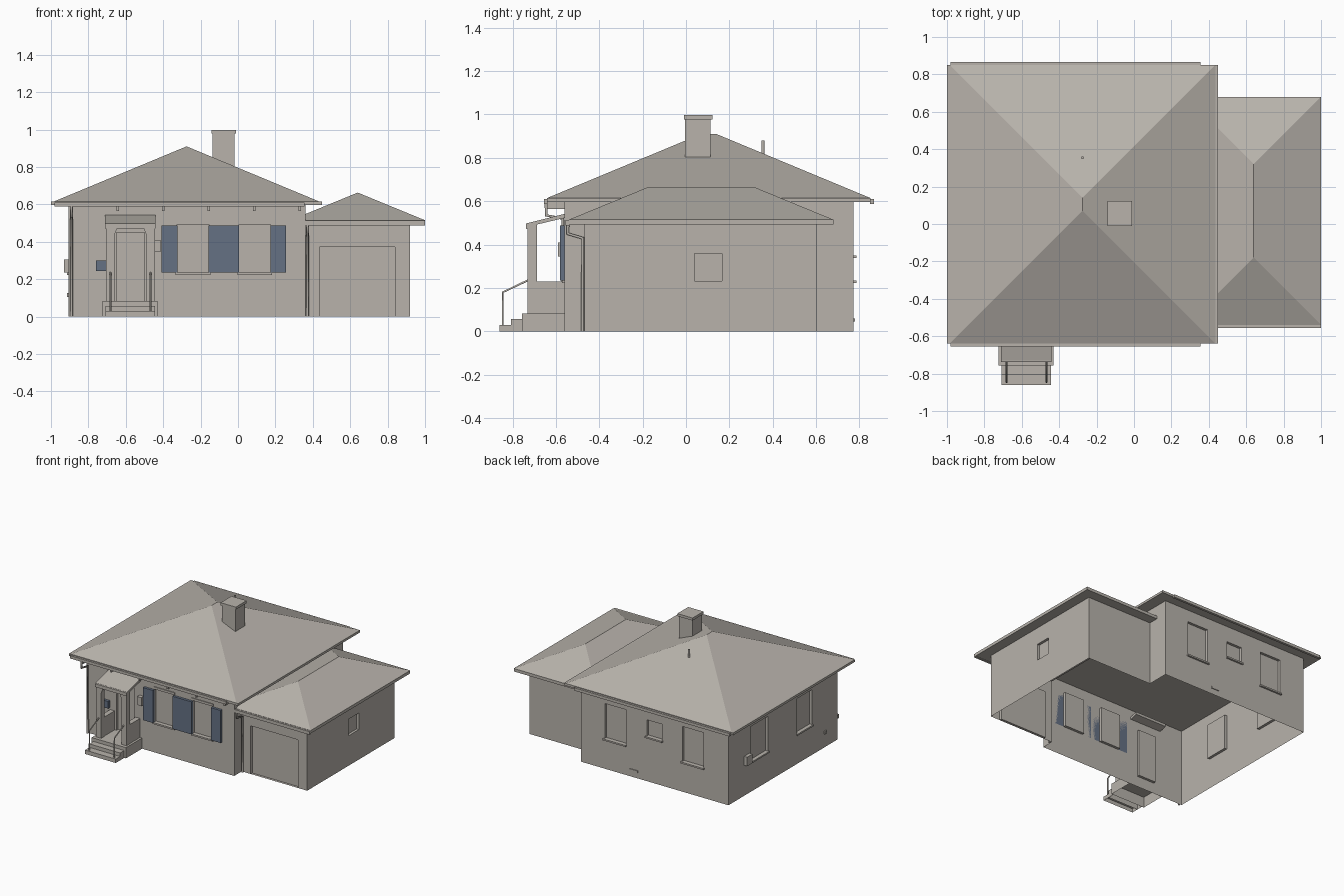
import bpy, bmesh
from mathutils import Vector

if "Cube" in bpy.data.objects:
    bpy.data.objects.remove(bpy.data.objects["Cube"])


def material(name, rgb):
    m = bpy.data.materials.new(name)
    m.use_nodes = True
    m.diffuse_color = (*rgb, 1)
    m.node_tree.nodes["Principled BSDF"].inputs["Base Color"].default_value = (*rgb, 1)
    return m


STONE = material("warm_grey", (0.48, 0.45, 0.41))
BLUE = material("slate_blue", (0.13, 0.165, 0.23))


def finish(name, bm, mat=STONE):
    mesh = bpy.data.meshes.new(name)
    bm.to_mesh(mesh)
    bm.free()
    mesh.materials.append(mat)
    obj = bpy.data.objects.new(name, mesh)
    bpy.context.collection.objects.link(obj)
    return obj


def box(name, xs, ys, zs, mat=STONE, open_bottom=False):
    bm = bmesh.new()
    bmesh.ops.create_cube(bm, size=1)
    for v in bm.verts:
        v.co = [r[0] if c < 0 else r[1] for c, r in zip(v.co, (xs, ys, zs))]
    if open_bottom:
        low = [f for f in bm.faces if f.normal.z < -0.5]
        bmesh.ops.delete(bm, geom=low, context='FACES')
    return finish(name, bm, mat)


def extrude_profile(name, points, move):
    """Closed outline pushed along a vector into a solid."""
    bm = bmesh.new()
    face = bm.faces.new([bm.verts.new(p) for p in points])
    new = bmesh.ops.extrude_face_region(bm, geom=[face], use_keep_orig=True)["geom"]
    bmesh.ops.translate(bm, vec=move, verts=[g for g in new if isinstance(g, bmesh.types.BMVert)])
    bmesh.ops.recalc_face_normals(bm, faces=bm.faces)
    return finish(name, bm)


def wall(name, start, end, bottom, top, openings=()):
    """Wall sheet, left to right from outside; openings (u0, u1, z0, z1) are recessed."""
    start, end = Vector((*start, 0)), Vector((*end, 0))
    length = (end - start).length
    along = (end - start).normalized()
    inward = Vector((-along.y, along.x, 0)) * 0.02
    us = sorted({0, length, *(u for o in openings for u in o[:2])})
    zs = sorted({bottom, top, *(z for o in openings for z in o[2:])})
    bm = bmesh.new()

    def quad(corners):
        bm.faces.new([bm.verts.new(start + along * u + Vector((0, 0, z)) + inward * d)
                      for u, z, d in corners])

    for u0, u1 in zip(us, us[1:]):
        for z0, z1 in zip(zs, zs[1:]):
            u, z = (u0 + u1) / 2, (z0 + z1) / 2
            if not any(o[0] < u < o[1] and o[2] < z < o[3] for o in openings):
                quad([(u0, z0, 0), (u1, z0, 0), (u1, z1, 0), (u0, z1, 0)])
    for u0, u1, z0, z1 in openings:
        ring = [(u0, z0), (u1, z0), (u1, z1), (u0, z1)]
        quad([(*p, 1) for p in ring])
        for p, q in zip(ring, ring[1:] + ring[:1]):
            quad([(*p, 0), (*q, 0), (*q, 1), (*p, 1)])
    bmesh.ops.remove_doubles(bm, verts=bm.verts, dist=0.0001)
    return finish(name, bm)


def hip_roof(name, xs, ys, zs, clip=None):
    """Hip with the ridge along y and 45 degree hips in plan."""
    half = (xs[1] - xs[0]) / 2
    mid = xs[0] + half
    bm = bmesh.new()
    a, b, c, d = [bm.verts.new((x, y, zs[0])) for x, y in
                  ((xs[0], ys[0]), (xs[1], ys[0]), (xs[1], ys[1]), (xs[0], ys[1]))]
    r, s = [bm.verts.new((mid, y, zs[1])) for y in (ys[0] + half, ys[1] - half)]
    for f in ((a, b, r), (b, c, s, r), (c, d, s), (d, a, r, s), (d, c, b, a)):
        bm.faces.new(f)
    if clip is not None:
        bmesh.ops.bisect_plane(bm, geom=bm.verts[:] + bm.edges[:] + bm.faces[:],
                               plane_co=(clip, 0, 0), plane_no=(-1, 0, 0), clear_outer=True)
        bmesh.ops.holes_fill(bm, edges=bm.edges)
    return finish(name, bm)


def pipe(name, points, radius):
    curve = bpy.data.curves.new(name, 'CURVE')
    curve.dimensions = '3D'
    curve.bevel_depth, curve.bevel_resolution = radius, 1
    curve.use_fill_caps = True
    line = curve.splines.new('POLY')
    line.points.add(len(points) - 1)
    for p, co in zip(line.points, points):
        p.co = (*co, 1)
    curve.materials.append(STONE)
    obj = bpy.data.objects.new(name, curve)
    bpy.context.collection.objects.link(obj)


# House and garage walls, open underneath and joined inside
L, R, F, B, H = -0.905, 0.36, -0.56, 0.773, 0.597
GR, GF, GB, GH = 0.92, -0.467, 0.603, 0.492
SILL, HEAD = 0.235, 0.505
front_windows = [(-0.325, -0.155), (0.005, 0.175)]
back_windows = [(-0.69, -0.51, SILL), (-0.335, -0.205, 0.35), (-0.025, 0.155, SILL)]
left_windows = [(0.29, 0.5), (-0.25, -0.065)]
wall("front_wall", (L, F), (R, F), 0, H,
     [(a - L, b - L, SILL, HEAD) for a, b in front_windows] + [(-0.65 - L, -0.5 - L, 0.083, 0.45)])
wall("back_wall", (R, B), (L, B), 0, H,
     [(R - b, R - a, z, HEAD if z == SILL else 0.475) for a, b, z in back_windows])
wall("left_wall", (L, B), (L, F), 0, H, [(B - b, B - a, SILL, HEAD) for a, b in left_windows])
wall("right_wall_front", (R, F), (R, GF), 0, H)
wall("right_wall_above_garage", (R, GF), (R, GB), GH, H)
wall("right_wall_back", (R, GB), (R, B), 0, H)
wall("garage_front", (R, GF), (GR, GF), 0, GH, [(0.436 - R, 0.84 - R, 0, 0.373)])
wall("garage_side", (GR, GF), (GR, GB), 0, GH, [(0.04 - GF, 0.165 - GF, 0.232, 0.36)])
wall("garage_back", (GR, GB), (R, GB), 0, GH)

# Roofs with eave slabs and gutters
box("house_eaves", (-1, 0.45), (-0.64, 0.85), (H, 0.615))
hip_roof("house_roof", (-0.985, 0.435), (-0.64, 0.85), (0.615, 0.91))
box("front_gutter", (-0.98, 0.355), (-0.655, -0.638), (0.588, 0.61))
box("back_gutter", (-0.98, 0.355), (0.848, 0.866), (0.588, 0.61))
box("garage_eaves", (R, 1), (-0.54, 0.68), (GH, 0.515))
hip_roof("garage_roof", (0.28, 1), (-0.54, 0.68), (0.515, 0.663), clip=R)
box("garage_gutter", (R, 1), (-0.555, -0.538), (0.488, 0.513))
for i in range(6):
    x = -0.887 + i * 0.2435
    box("eave_bracket", (x - 0.006, x + 0.006), (-0.64, F), (0.565, H))

# Chimney and vent pipe
box("chimney", (-0.135, -0.02), (-0.004, 0.112), (0.75, 0.98))
box("chimney_cap", (-0.142, -0.012), (-0.01, 0.123), (0.978, 0.998))
pipe("vent_pipe", [(-0.275, 0.355, 0.78), (-0.275, 0.355, 0.88)], 0.008)

# Sills, lintels and shutters
for a, b in front_windows:
    box("front_sill", (a - 0.008, b + 0.008), (F - 0.012, F), (SILL - 0.012, SILL))
    box("front_lintel", (a - 0.008, b + 0.008), (F - 0.006, F), (0.492, 0.51))
    for x in (a - 0.083, b - 0.002):
        box("shutter", (x, x + 0.084), (F - 0.02, F), (SILL, 0.487), BLUE)
for a, b, z in back_windows:
    box("back_sill", (a - 0.008, b + 0.008), (B, B + 0.014), (z - 0.012, z))
for a, b in left_windows:
    box("left_sill", (L - 0.01, L), (a - 0.008, b + 0.008), (SILL - 0.012, SILL))

# Porch: landing, steps, posts with arched beam, side panels, canopy
box("landing", (-0.725, -0.43), (-0.757, F), (0, 0.083), open_bottom=True)
box("upper_step", (-0.708, -0.445), (-0.807, -0.757), (0, 0.057), open_bottom=True)
box("lower_step", (-0.708, -0.445), (-0.861, -0.807), (0, 0.03), open_bottom=True)
half_frame = [(0.13, 0.5), (0.13, 0.083), (0.086, 0.083), (0.086, 0.435), (0.07, 0.475)]
cx = -0.575
frame = [(cx + x, z) for x, z in half_frame] + [(cx - x, z) for x, z in reversed(half_frame)]
extrude_profile("porch_frame", [(x, -0.73, z) for x, z in frame], (0, 0.042, 0))
canopy = [(-0.5, 0.557), (-0.738, 0.497), (-0.738, 0.472), (-0.69, 0.492), (-0.5, 0.537)]
extrude_profile("porch_canopy", [(-0.71, y, z) for y, z in canopy], (0.27, 0, 0))
for side in (-1, 1):
    x0, x1 = sorted((cx + side * 0.09, cx + side * 0.128))
    box("porch_side_panel", (x0, x1), (-0.69, F), (0.083, 0.23))
    x = cx + side * 0.107
    pipe("handrail", [(x, -0.845, 0.03), (x, -0.845, 0.18), (x, -0.73, 0.235)], 0.005)

# Downspouts
pipe("house_downspout", [(-0.89, -0.645, 0.59), (-0.89, -0.645, 0.535),
                         (-0.89, -0.568, 0.52), (-0.89, -0.568, 0)], 0.008)
pipe("garage_downspout", [(0.372, -0.545, 0.49), (0.372, -0.545, 0.45),
                          (0.372, -0.477, 0.43), (0.372, -0.477, 0)], 0.008)

# Small wall fittings
box("mailbox", (-0.76, -0.705), (F - 0.022, F), (0.245, 0.3), BLUE)
box("porch_lamp", (-0.45, -0.415), (F - 0.03, F), (0.345, 0.41))
box("meter_box", (-0.93, L), (0.515, 0.58), (0.235, 0.305))
box("outlet", (L - 0.01, L), (-0.42, -0.395), (0.105, 0.127))
box("wall_vent", (-0.13, -0.06), (B, B + 0.006), (0.045, 0.06))
